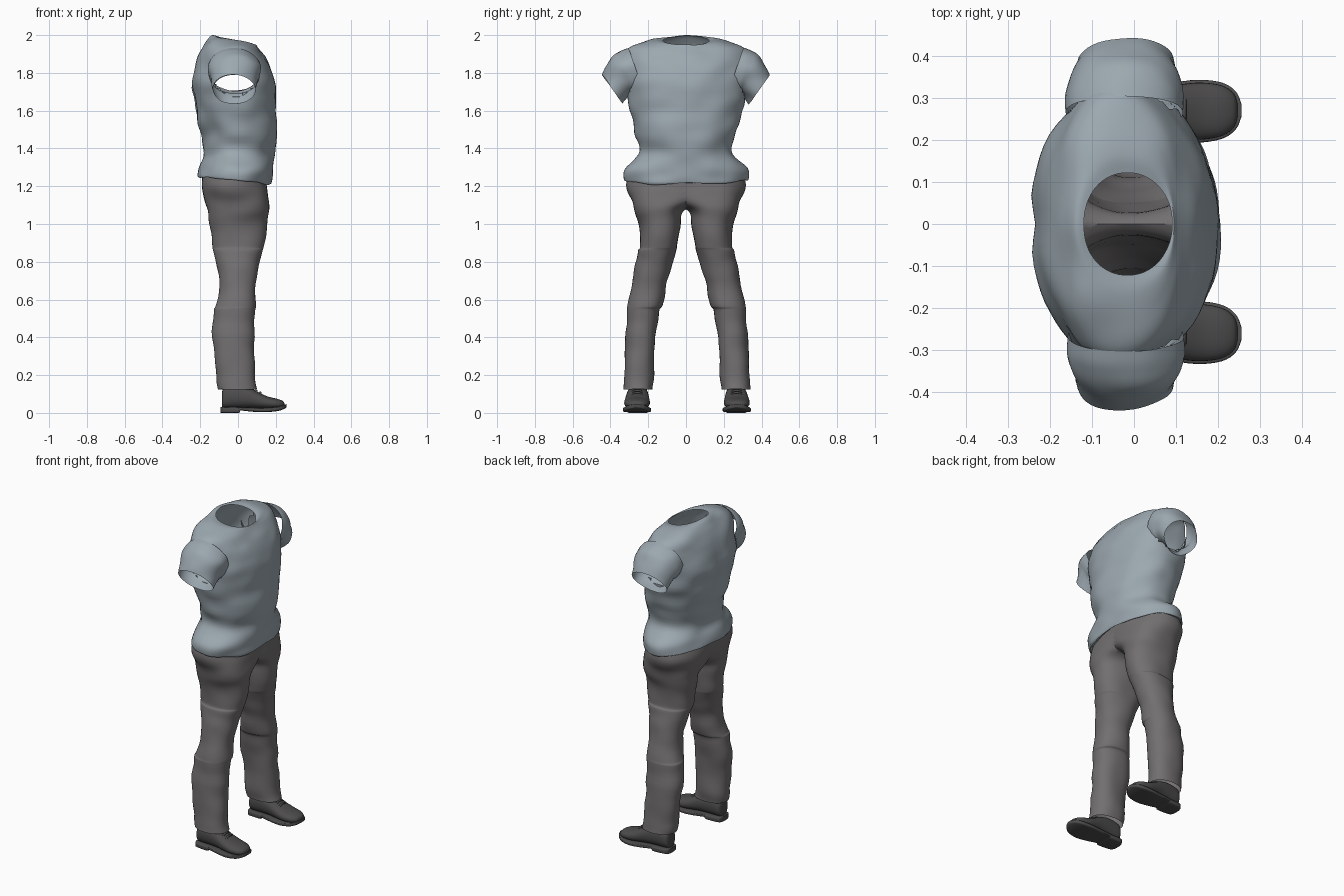
import bpy, bmesh, math
from mathutils import Vector, noise

cube = bpy.data.objects.get("Cube")
if cube:
    bpy.data.objects.remove(cube)


def material(name, rgb):
    m = bpy.data.materials.new(name)
    m.use_nodes = True
    m.diffuse_color = (*rgb, 1)
    m.node_tree.nodes["Principled BSDF"].inputs["Base Color"].default_value = (*rgb, 1)
    return m


SHIRT = material("blue grey cloth", (0.33, 0.39, 0.43))
PANTS = material("dark grey cloth", (0.17, 0.16, 0.165))
SHOES = material("charcoal leather", (0.075, 0.072, 0.072))


def spline(rows, steps):
    """Catmull-Rom interpolation through equal-length number rows."""
    out = []
    for i in range(len(rows) - 1):
        a, b, c, d = (rows[max(i - 1, 0)], rows[i], rows[i + 1], rows[min(i + 2, len(rows) - 1)])
        for s in range(steps):
            t = s / steps
            out.append([q + 0.5 * t * (r - p + t * (2 * p - 5 * q + 4 * r - w + t * (3 * (q - r) + w - p)))
                        for p, q, r, w in zip(a, b, c, d)])
    return out + [list(rows[-1])]


def loft(frames, power=2.0, sides=40, caps=False):
    """Skin superellipse rings given as (centre, half axis u, half axis v)."""
    bm = bmesh.new()
    rings = []
    for c, u, v in frames:
        ring = []
        for i in range(sides):
            a = math.tau * i / sides
            ca, sa = math.cos(a), math.sin(a)
            k = math.copysign(abs(ca) ** (2 / power), ca)
            l = math.copysign(abs(sa) ** (2 / power), sa)
            ring.append(bm.verts.new(Vector(c) + Vector(u) * k + Vector(v) * l))
        rings.append(ring)
    for lo, hi in zip(rings, rings[1:]):
        for i in range(sides):
            j = (i + 1) % sides
            bm.faces.new((lo[i], lo[j], hi[j], hi[i]))
    if caps:
        bm.faces.new(rings[0])
        bm.faces.new(rings[-1])
    return bm


def wrinkle(bm, amount, scale):
    """Soft cloth folds pushed along the normals."""
    bmesh.ops.recalc_face_normals(bm, faces=bm.faces)
    bm.normal_update()
    for v in bm.verts:
        p = Vector((v.co.x, v.co.y, v.co.z * 1.6)) * scale
        v.co += v.normal * amount * noise.noise(p)


def finish(bm, name, mat):
    bmesh.ops.recalc_face_normals(bm, faces=bm.faces)
    me = bpy.data.meshes.new(name)
    bm.to_mesh(me)
    bm.free()
    me.materials.append(mat)
    ob = bpy.data.objects.new(name, me)
    bpy.context.collection.objects.link(ob)
    bpy.ops.object.select_all(action="DESELECT")
    ob.select_set(True)
    bpy.context.view_layer.objects.active = ob
    bpy.ops.object.shade_smooth_by_angle(angle=math.radians(50))
    return ob


# Shirt body: height, back x, front x, half width, forward drop
body = [(1.24, -0.195, 0.165, 0.31, 0.1), (1.235, -0.21, 0.18, 0.33, 0.1),
        (1.29, -0.195, 0.185, 0.325, 0.08), (1.37, -0.18, 0.19, 0.25, 0.03),
        (1.48, -0.2, 0.21, 0.265, 0), (1.6, -0.225, 0.2, 0.3, 0),
        (1.72, -0.25, 0.2, 0.32, 0), (1.81, -0.235, 0.185, 0.33, 0),
        (1.88, -0.215, 0.15, 0.33, 0.02), (1.93, -0.19, 0.12, 0.3, 0.06),
        (1.96, -0.165, 0.105, 0.23, 0.14), (1.975, -0.14, 0.097, 0.165, 0.2),
        (1.973, -0.12, 0.09, 0.122, 0.22)]
bm = loft([(((b + f) / 2, 0, z), ((f - b) / 2, 0, -(f - b) / 2 * d), (0, w, 0))
           for z, b, f, w, d in spline(body, 5)], power=2.1, sides=64)
wrinkle(bm, 0.014, 7)
for v in bm.verts:
    # Hollow between the shoulder blades
    if v.co.x < 0:
        v.co.x += 0.02 * math.exp(-(v.co.y / 0.05) ** 2 - ((v.co.z - 1.7) / 0.12) ** 2)
# Arm openings in the body
holes = [f for f in bm.faces
         if abs((c := f.calc_center_median()).y) > 0.2
         and ((c.x + 0.02) / 0.115) ** 2 + ((c.z - 1.78) / 0.1) ** 2 < 1]
bmesh.ops.delete(bm, geom=holes, context="FACES")
finish(bm, "shirt_body", SHIRT)

# Sleeves: y, z, half depth, half axis y, half axis z
sleeve = [(0.265, 1.82, 0.14, 0.04, 0.115), (0.305, 1.805, 0.14, 0.045, 0.112),
          (0.345, 1.785, 0.13, 0.052, 0.097), (0.39, 1.713, 0.115, 0.055, 0.078)]
for side, label in ((1, "left"), (-1, "right")):
    bm = loft([((-0.02, side * y, z), (r, 0, 0), (0, side * a, b))
               for y, z, r, a, b in spline(sleeve, 5)])
    wrinkle(bm, 0.008, 9)
    finish(bm, label + "_sleeve", SHIRT)

# Trousers: height, back x, front x, inner y, outer y
leg = [(0.125, -0.105, 0.1, 0.18, 0.337), (0.2, -0.115, 0.09, 0.177, 0.333),
       (0.4, -0.135, 0.085, 0.165, 0.322), (0.54, -0.128, 0.09, 0.145, 0.315),
       (0.57, -0.12, 0.095, 0.125, 0.31), (0.7, -0.095, 0.1, 0.1, 0.285),
       (0.8, -0.115, 0.118, 0.07, 0.265), (0.86, -0.13, 0.132, 0.05, 0.255),
       (0.885, -0.135, 0.138, 0.045, 0.243), (1.0, -0.15, 0.155, 0.03, 0.252),
       (1.07, -0.158, 0.163, 0.012, 0.272), (1.12, -0.172, 0.163, -0.07, 0.29),
       (1.2, -0.195, 0.155, -0.21, 0.313), (1.28, -0.185, 0.15, -0.3, 0.305)]
bm = loft([(((b + f) / 2, (i + o) / 2, z), ((f - b) / 2, 0, 0), (0, (o - i) / 2, 0))
           for z, b, f, i, o in spline(leg, 5)], power=2.25, sides=48)
wrinkle(bm, 0.01, 7)
everything = bm.verts[:] + bm.edges[:] + bm.faces[:]
bmesh.ops.bisect_plane(bm, geom=everything, plane_co=(0, 0, 0), plane_no=(0, -1, 0), clear_outer=True)
bmesh.ops.mirror(bm, geom=bm.verts[:] + bm.edges[:] + bm.faces[:], axis="Y", merge_dist=0.0005)
for v in bm.verts:
    v.co.y += 0.006 * max(0, 1 - v.co.z)
finish(bm, "trousers", PANTS)

# Shoes: x, half width, bottom, top
upper = [(-0.085, 0.03, 0.03, 0.11), (-0.07, 0.048, 0.025, 0.14), (0.0, 0.055, 0.025, 0.15),
         (0.06, 0.06, 0.025, 0.135), (0.11, 0.065, 0.022, 0.108), (0.16, 0.068, 0.02, 0.086),
         (0.21, 0.06, 0.022, 0.074), (0.238, 0.04, 0.028, 0.062), (0.247, 0.015, 0.035, 0.048)]
sole = [(-0.092, 0.03, 0, 0.03), (-0.075, 0.052, 0, 0.032), (0.005, 0.057, 0, 0.03),
        (0.012, 0.058, 0.012, 0.03), (0.08, 0.067, 0.006, 0.028), (0.15, 0.075, 0.004, 0.028),
        (0.21, 0.067, 0.01, 0.033), (0.243, 0.045, 0.02, 0.042), (0.256, 0.016, 0.028, 0.046)]
for side, label in ((1, "left"), (-1, "right")):
    y = side * 0.263 + 0.005

    def shoe_part(rows, power, name):
        bm = loft([((x, y + side * 0.02 * (x - 0.1), (lo + hi) / 2), (0, w, 0), (0, 0, (hi - lo) / 2))
                   for x, w, lo, hi in spline(rows, 4)], power, 32, True)
        finish(bm, label + name, SHOES)

    shoe_part(upper, 2.3, "_shoe_upper")
    shoe_part(sole, 6, "_shoe_sole")
    # Laces across the instep
    for k in range(3):
        x, z = 0.075 + 0.022 * k, 0.126 - 0.011 * k
        arc = [(-0.035, -0.012), (-0.015, 0.002), (0.015, 0.002), (0.035, -0.012)]
        bm = loft([((x, y + dy, z + dz), (0.006, 0, 0), (0, 0, 0.006)) for dy, dz in spline(arc, 3)],
                  sides=8, caps=True)
        finish(bm, f"{label}_lace_{k + 1}", SHOES)
